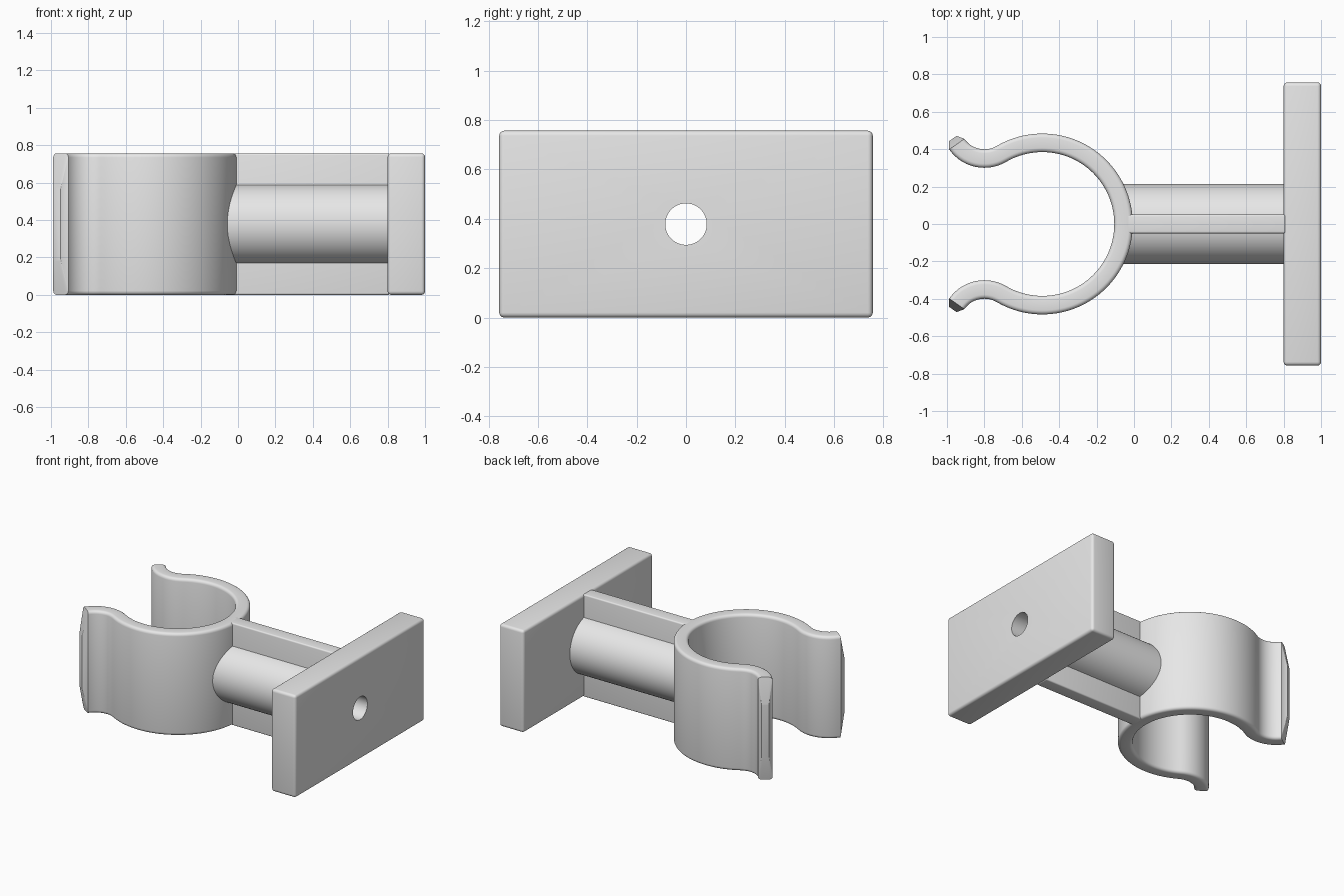
import bpy, bmesh
from math import sin, cos, pi, radians, hypot, atan2
from mathutils import Vector, Matrix

cube = bpy.data.objects.get("Cube")
if cube:
    bpy.data.objects.remove(cube, do_unlink=True)

H = 0.757          # overall height
MID = H / 2
WALL = 0.099       # clip wall thickness

grey = bpy.data.materials.new("light_grey")
grey.use_nodes = True
grey.diffuse_color = (0.8, 0.8, 0.8, 1)
grey.node_tree.nodes["Principled BSDF"].inputs["Base Color"].default_value = (0.8, 0.8, 0.8, 1)


def make(name, bm):
    bmesh.ops.recalc_face_normals(bm, faces=bm.faces)
    mesh = bpy.data.meshes.new(name)
    bm.to_mesh(mesh)
    bm.free()
    mesh.materials.append(grey)
    obj = bpy.data.objects.new(name, mesh)
    bpy.context.collection.objects.link(obj)
    return obj


def box(name, x0, x1, half_y, bevel):
    bm = bmesh.new()
    bmesh.ops.create_cube(bm, size=1)
    bmesh.ops.scale(bm, vec=(x1 - x0, 2 * half_y, H), verts=bm.verts)
    bmesh.ops.translate(bm, vec=((x0 + x1) / 2, 0, MID), verts=bm.verts)
    bmesh.ops.bevel(bm, geom=bm.edges[:], offset=bevel, segments=4,
                    profile=0.5, affect='EDGES')
    return make(name, bm)


def rod(name, x0, x1, radius):
    bm = bmesh.new()
    place = Matrix.Translation(((x0 + x1) / 2, 0, MID)) @ Matrix.Rotation(pi / 2, 4, 'Y')
    bmesh.ops.create_cone(bm, cap_ends=True, segments=64, radius1=radius,
                          radius2=radius, depth=x1 - x0, matrix=place)
    return make(name, bm)


def rounded_section(width, height, r, steps=4):
    points = []
    for k, (sx, sz) in enumerate([(1, 1), (-1, 1), (-1, -1), (1, -1)]):
        for i in range(steps + 1):
            a = (k + i / steps) * pi / 2
            points.append((sx * (width / 2 - r) + r * cos(a),
                           sz * (height / 2 - r) + r * sin(a)))
    return points


def clip():
    # Centre line: big ring arc flowing into a reversed arc at each mouth lip
    ring, lip = Vector((-0.49, 0)), Vector((-0.80, 0.53))
    r_ring = 0.434
    r_lip = (lip - ring).length - r_ring
    join = atan2(lip.y - ring.y, lip.x - ring.x)
    half = []
    for i in range(41):
        a = join * i / 40
        n = Vector((cos(a), sin(a)))
        half.append((ring + n * r_ring, n))
    start, end = join - pi, radians(-145)
    for i in range(1, 15):
        a = start + (end - start) * i / 14
        n = Vector((cos(a), sin(a)))
        half.append((lip + n * r_lip, -n))
    stations = [(p, n, 1, 1) for p, n in half]
    # Tapered nose at the lip
    p, n = half[-1]
    stations.append((p + Vector((-n.y, n.x)) * 0.037, n, 0.5, 0.52))
    flip = lambda v: Vector((v.x, -v.y))
    stations = [(flip(p), flip(n), w, h) for p, n, w, h in stations[:0:-1]] + stations

    bm = bmesh.new()
    section = rounded_section(WALL, H, 0.022)
    rows = [[bm.verts.new((p.x + n.x * u * w, p.y + n.y * u * w, MID + z * h))
             for u, z in section] for p, n, w, h in stations]
    count = len(section)
    for a, b in zip(rows, rows[1:]):
        for i in range(count):
            j = (i + 1) % count
            bm.faces.new((a[i], a[j], b[j], b[i]))
    bm.faces.new(rows[0])
    bm.faces.new(rows[-1])
    return make("spring_clip", bm)


parts = [clip(),
         box("mounting_plate", 0.80, 1.0, 0.757, 0.02),
         box("stiffening_rib", -0.06, 0.81, 0.05, 0.01),
         rod("stem", -0.08, 0.81, 0.215)]

# Screw hole through the plate, stem and back of the clip
cutter = rod("hole_cutter", -0.3, 1.2, 0.084)
cutter.hide_render = True
for part in parts:
    mod = part.modifiers.new("screw_hole", 'BOOLEAN')
    mod.operation = 'DIFFERENCE'
    mod.solver = 'EXACT'
    mod.object = cutter
    bpy.ops.object.select_all(action='DESELECT')
    part.select_set(True)
    bpy.context.view_layer.objects.active = part
    bpy.ops.object.modifier_apply(modifier=mod.name)
    bpy.ops.object.shade_smooth_by_angle(angle=radians(30))
bpy.data.objects.remove(cutter, do_unlink=True)
